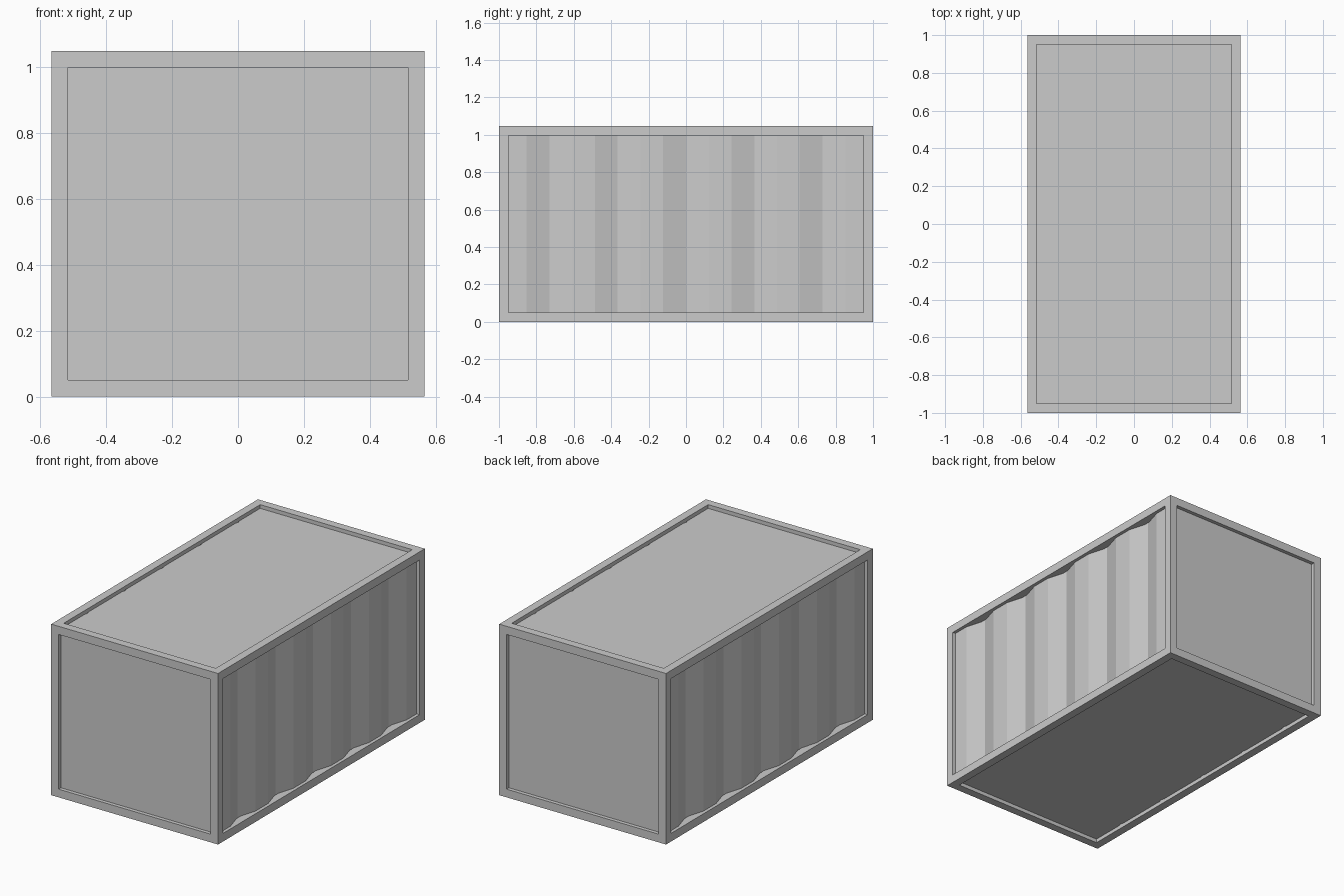
import bpy
import bmesh

if "Cube" in bpy.data.objects:
    bpy.data.objects.remove(bpy.data.objects["Cube"], do_unlink=True)

HX, HY, H = 0.565, 1.0, 1.047    # half width, half length, height
BEAM = 0.05                      # beam width and thickness
RECESS = 0.023                   # depth of the flat panels

grey = bpy.data.materials.new("plain_grey")
grey.use_nodes = True
grey.diffuse_color = (0.6, 0.6, 0.6, 1)
grey.node_tree.nodes["Principled BSDF"].inputs["Base Color"].default_value = (0.6, 0.6, 0.6, 1)


def finish(name, bm):
    mesh = bpy.data.meshes.new(name)
    bm.to_mesh(mesh)
    bm.free()
    mesh.materials.append(grey)
    obj = bpy.data.objects.new(name, mesh)
    bpy.context.collection.objects.link(obj)
    return obj


def box(bm, size, centre):
    verts = bmesh.ops.create_cube(bm, size=1)["verts"]
    bmesh.ops.scale(bm, vec=size, verts=verts)
    bmesh.ops.translate(bm, vec=centre, verts=verts)


# Frame: open cage with a square beam along every edge
bm = bmesh.new()
box(bm, (2 * HX, 2 * HY, H), (0, 0, H / 2))
openings = list(bm.faces)
bmesh.ops.inset_individual(bm, faces=openings, thickness=BEAM, use_even_offset=True)
bmesh.ops.delete(bm, geom=openings, context='FACES')
frame = finish("frame", bm)
solid = frame.modifiers.new("beam_thickness", 'SOLIDIFY')
solid.thickness = BEAM
solid.offset = -1
solid.use_even_offset = True

# Flat panels: plates whose edges sit inside the beams
T = 0.01
inset = RECESS + T / 2
wide, long, tall = 2 * (HX - RECESS), 2 * (HY - RECESS), H - 2 * RECESS
plates = {
    "front_panel": ((wide, T, tall), (0, -HY + inset, H / 2)),
    "back_panel": ((wide, T, tall), (0, HY - inset, H / 2)),
    "roof_panel": ((wide, long, T), (0, 0, H - inset)),
    "floor_panel": ((wide, long, T), (0, 0, inset)),
}
for name, (size, centre) in plates.items():
    bm = bmesh.new()
    box(bm, size, centre)
    finish(name, bm)

# Corrugated side walls: repeated V grooves between flat strips
PITCH, GROOVE = 0.365, 0.122
OUTER, INNER = HX - 0.02, HX - 0.056
profile = [(OUTER, -HY + RECESS)]
for k in range(-2, 3):
    y = k * PITCH
    profile += [(OUTER, y - GROOVE), (INNER, y), (OUTER, y + GROOVE)]
profile.append((OUTER, HY - RECESS))

for name, side in (("left_wall", 1), ("right_wall", -1)):
    bm = bmesh.new()
    low = [bm.verts.new((side * x, side * y, 0.018)) for x, y in profile]
    high = [bm.verts.new((side * x, side * y, H - 0.018)) for x, y in profile]
    for i in range(len(profile) - 1):
        bm.faces.new((low[i], low[i + 1], high[i + 1], high[i]))
    finish(name, bm)
